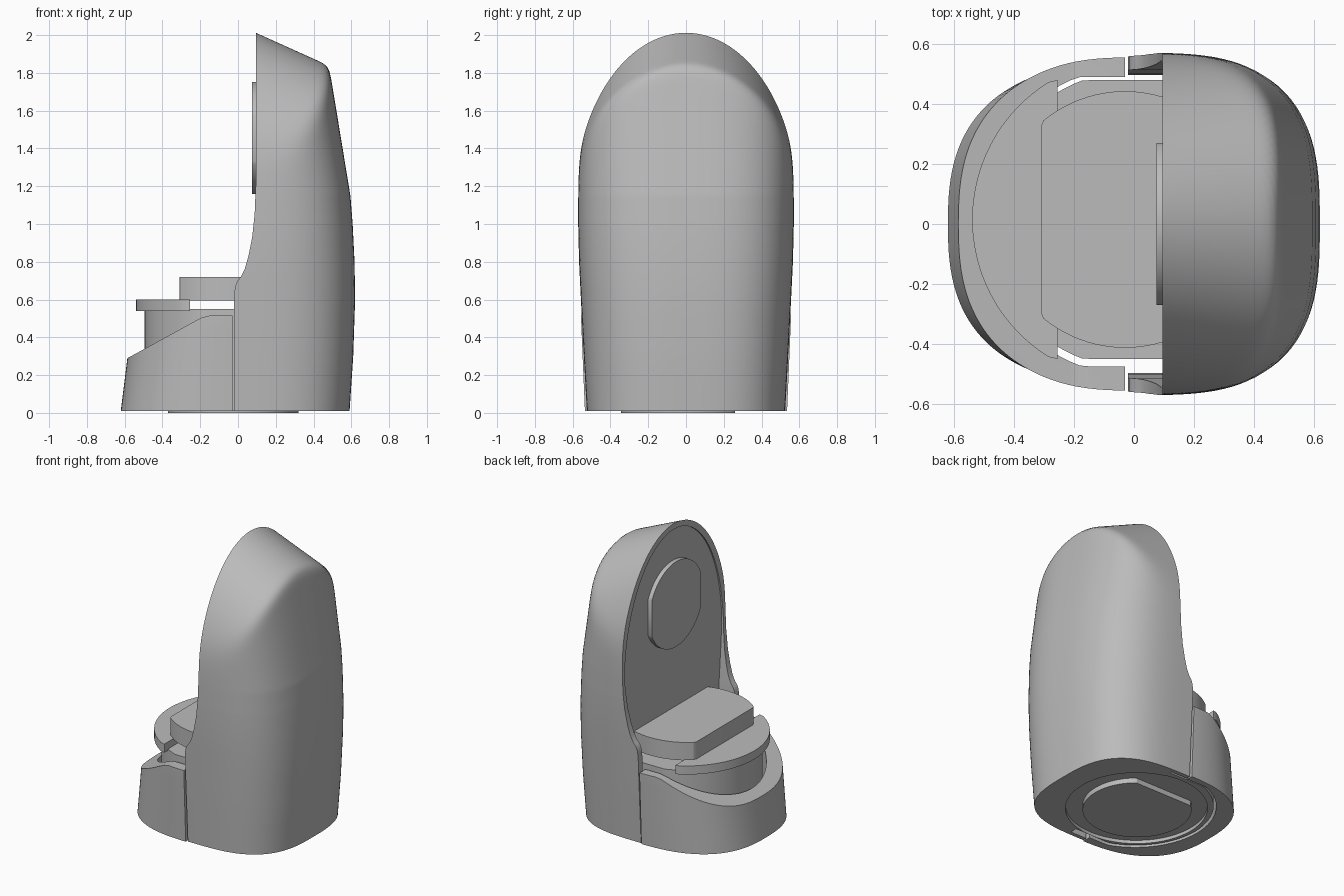
import bpy, bmesh, math
from math import sin, cos, pi, radians

if "Cube" in bpy.data.objects:
    bpy.data.objects.remove(bpy.data.objects["Cube"], do_unlink=True)

grey = bpy.data.materials.new("plain grey")
grey.use_nodes = True
grey.diffuse_color = (0.5, 0.5, 0.5, 1)
grey.node_tree.nodes["Principled BSDF"].inputs["Base Color"].default_value = (0.5, 0.5, 0.5, 1)


def loft(name, rows):
    """Closed solid through equal-length rings of points."""
    bm = bmesh.new()
    rings = [[bm.verts.new(p) for p in row] for row in rows]
    n = len(rings[0])
    for a, b in zip(rings, rings[1:]):
        for i in range(n):
            j = (i + 1) % n
            bm.faces.new((a[i], a[j], b[j], b[i]))
    bm.faces.new(rings[0][::-1])
    bm.faces.new(rings[-1])
    bmesh.ops.recalc_face_normals(bm, faces=bm.faces)
    mesh = bpy.data.meshes.new(name)
    bm.to_mesh(mesh)
    bm.free()
    mesh.materials.append(grey)
    ob = bpy.data.objects.new(name, mesh)
    bpy.context.collection.objects.link(ob)
    return ob


def prism(name, outline, axis, lo, hi):
    """Extrude a 2D outline along an axis."""
    place = {"x": lambda p, t: (t, p[0], p[1]),
             "y": lambda p, t: (p[0], t, p[1]),
             "z": lambda p, t: (p[0], p[1], t)}[axis]
    return loft(name, [[place(p, t) for p in outline] for t in (lo, hi)])


def disc(cx, cy, r, u=(-9, 9), v=(-9, 9), n=96):
    """Circle outline flattened at the given limits."""
    pts = []
    for i in range(n):
        a = 2 * pi * (i + 0.5) / n
        p = (min(max(cx + r * cos(a), u[0]), u[1]),
             min(max(cy + r * sin(a), v[0]), v[1]))
        pts.append(p)
    # drop points that lie in the middle of a flat
    def mid(i):
        a, b, c = pts[i - 1], pts[i], pts[(i + 1) % n]
        return any(a[k] == b[k] == c[k] for k in (0, 1))
    return [pts[i] for i in range(n) if not mid(i)]


def cut(ob, *cutters):
    for c in cutters:
        c.hide_render = True
        m = ob.modifiers.new("cut", "BOOLEAN")
        m.operation, m.solver, m.object = "DIFFERENCE", "EXACT", c
        bpy.context.view_layer.objects.active = ob
        bpy.ops.object.modifier_apply(modifier=m.name)


def interp(table, z):
    for (a, fa), (b, fb) in zip(table, table[1:]):
        if z <= b:
            return fa + (fb - fa) * max(0, z - a) / (b - a)
    return table[-1][1]


WIDTH = [(0, .528), (.4, .55), (.8, .57), (1.0, .575), (1.4, .575)]
DEPTH = [(0, .59), (.3, .61), (.6, .62), (.8, .617), (1.0, .607), (1.15, .595),
         (1.82, .485), (2.1, .437)]


def field(x, y, z):
    """Below 1 inside the shell: rounded plan blended with a sloping arch."""
    w = interp(WIDTH, z)
    plan = ((abs(x) / interp(DEPTH, z)) ** 3 + (abs(y) / w) ** 3) ** (1 / 3)
    rise = max(.2, .912 - .45 * (x - .095))
    arch = math.hypot(y / (w * 1.03), max(0, z - 1.1) / rise)
    return (plan ** 40 + arch ** 40) ** (1 / 40)


def reach(cz, d):
    lo, hi = 0, 2.5
    for _ in range(30):
        t = (lo + hi) / 2
        if field(-.02 + d[0] * t, d[1] * t, cz + d[2] * t) < 1:
            lo = t
        else:
            hi = t
    return (-.02 + d[0] * lo, d[1] * lo, cz + d[2] * lo)


# Tall back shell
STEPS = 72
turn = [-pi / 2 + pi * i / STEPS for i in range(STEPS + 1)]
rows = [[reach(z, (cos(a), sin(a), 0)) for a in turn]
        for z in (.01, .1, .2, .3, .4, .5, .6, .7, .8, .9, 1.0)]
for k in range(1, 61):
    up = radians(89.5) * k / 60
    rows.append([reach(1.0, (cos(a) * cos(up), sin(a) * cos(up), sin(up))) for a in turn])
shell = loft("back_shell", rows)

front_curve = prism("front_curve_cutter",
                    [(-.5, .6), (-.021, .62), (-.015, .67), (-.003, .698), (.015, .72),
                     (.035, .76), (.055, .83), (.075, .93), (.088, 1.05), (.094, 1.2),
                     (.095, 1.4), (.095, 2.4), (-.5, 2.4)], "y", -1, 1)
side = [(.495, -.1), (.5, .3), (.515, .7), (.535, .95)]
arch = [(.545 * cos(pi * i / 48), 1.1 + .872 * sin(pi * i / 48)) for i in range(49)]
cavity = prism("cavity_cutter", side + arch + [(-y, z) for y, z in side[::-1]], "x", -.5, .105)
base_recess = prism("base_recess_cutter", disc(-.02, 0, .45), "z", -.1, .035)
cut(shell, front_curve, cavity, base_recess)

# Low front cap
rows = []
for k in range(12):
    z = .01 + .53 * k / 11
    rx, ry = .622 - .125 * z, interp([(0, .535), (.5, .556), (1, .556)], z)
    ring = []
    for i in range(65):
        a = pi / 2 + pi * i / 64
        c, s = cos(a), sin(a)
        x = -rx * abs(c) ** (2 / 2.6)
        ring.append((min(x, 0) - .0, ry * math.copysign(abs(s) ** (2 / 2.6), s), z))
    rows.append(ring)
cap = loft("front_cap", rows)
cap_slope = prism("cap_slope_cutter",
                  [(-.9, .117), (-.22, .49), (-.19, .505), (-.15, .515), (.2, .515),
                   (.2, .9), (-.9, .9)], "y", -1, 1)
cap_hole = prism("cap_hole_cutter", disc(0, .01, .515, v=(-.475, .49)), "z", -.1, .9)
cap_back = prism("cap_back_cutter", [(-.03, -1), (.5, -1), (.5, 1), (-.03, 1)], "z", -.2, 1)
cut(cap, cap_slope, cap_hole, cap_back)

# Core under the charging pads: drum, flange and raised block
FLATS = (-.45, .48)
drum = prism("drum", disc(0, .015, .495, u=(-9, .2), v=FLATS), "z", .012, .55)
cut(drum, base_recess)
flange = prism("flange", disc(0, .015, .54, u=(-9, .2), v=FLATS), "z", .54, .6)
block = prism("raised_block", disc(-.03, .015, .428, u=(-.31, .2)), "z", .595, .72)

# Round pad on the upright face and foot under the base
pad = prism("face_pad", disc(0, 1.455, .297, u=(-.27, .27)), "x", .075, .12)
foot = prism("foot_plate", disc(-.025, 0, .345, v=(-9, .26)), "z", 0, .05)

for c in (front_curve, cavity, base_recess, cap_slope, cap_hole, cap_back):
    bpy.data.objects.remove(c, do_unlink=True)
for ob in (shell, cap, drum, flange, block, pad, foot):
    bpy.ops.object.select_all(action="DESELECT")
    ob.select_set(True)
    bpy.context.view_layer.objects.active = ob
    bpy.ops.object.shade_smooth_by_angle(angle=radians(25))
